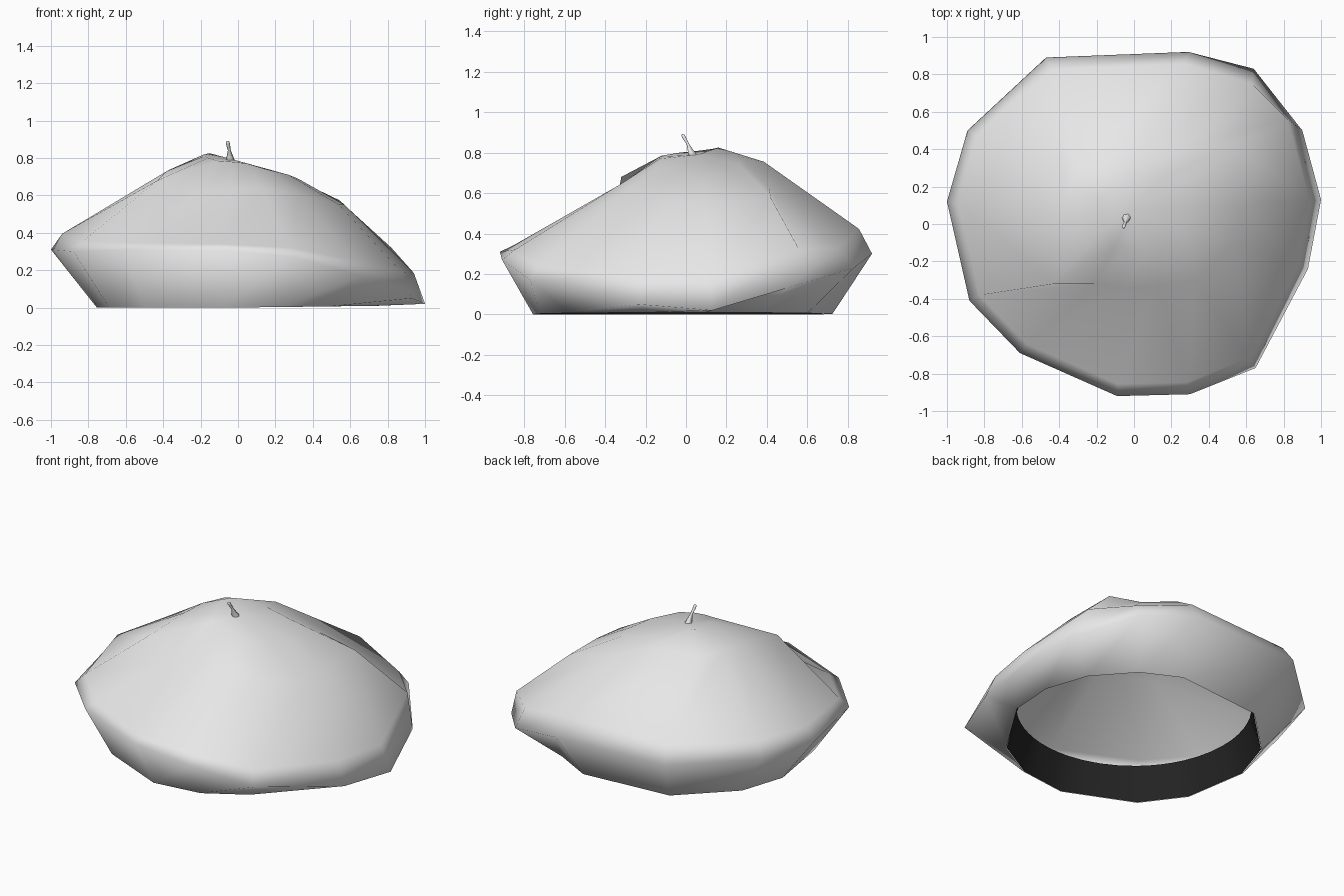
import bpy
from math import atan2, cos, sin, pi
from mathutils import Vector

cube = bpy.data.objects.get("Cube")
if cube:
    bpy.data.objects.remove(cube)


def material(name, value):
    mat = bpy.data.materials.new(name)
    mat.use_nodes = True
    colour = (value, value, value, 1)
    mat.diffuse_color = colour
    mat.node_tree.nodes["Principled BSDF"].inputs["Base Color"].default_value = colour
    return mat


def loft(name, rings, mat, tip=None):
    """Skin closed rings of equal length; an optional tip closes the last one."""
    n = len(rings[0])
    verts = [p for ring in rings for p in ring]
    faces = [(r * n + i, r * n + (i + 1) % n, (r + 1) * n + (i + 1) % n, (r + 1) * n + i)
             for r in range(len(rings) - 1) for i in range(n)]
    if tip:
        last = len(verts) - n
        verts.append(tip)
        faces += [(last + i, last + (i + 1) % n, len(verts) - 1) for i in range(n)]
    mesh = bpy.data.meshes.new(name)
    mesh.from_pydata(verts, [], faces)
    mesh.materials.append(mat)
    mesh.shade_smooth()
    obj = bpy.data.objects.new(name, mesh)
    bpy.context.collection.objects.link(obj)
    return obj


def circle(x, y, z, radius, sides):
    return [(x + radius * cos(2 * pi * i / sides), y + radius * sin(2 * pi * i / sides), z)
            for i in range(sides)]


cloth = material("pale grey cloth", 0.8)
dark = material("dark band", 0.017)

# Outer edge of the hat, drooping towards the left side
edge = [(1, .13, .02), (.9, .5, .13), (.64, .83, .23), (.29, .92, .3), (-.47, .89, .31),
        (-.89, .5, .31), (-1, .12, .31), (-.88, -.41, .3), (-.61, -.69, .31),
        (-.09, -.92, .31), (.3, -.91, .27), (.65, -.77, .17), (.93, -.24, .05)]
angles = [atan2(y, x) for x, y, z in edge]

# Opening rim and shoulder fold, flattened at the back left
rim = [(.76 * cos(a), .76 * sin(a), .01 * max(0, cos(a))) for a in angles]
shoulder = [(.94 * x, .93 * y, z + .07 + .04 * y + .04 * x + .05 * x * x) for x, y, z in edge]
shoulder[1:3] = [(.82, .56, .32), (.63, .75, .33)]

# Slumped upper crown with valleys at front and back left, and the small ridged top
upper = [(.57, .1, .55), (.54, .42, .575), (.29, .41, .63), (0, .385, .755), (-.3, .3, .735),
         (-.36, .15, .74), (-.38, 0, .73), (-.43, -.32, .68), (-.2, -.32, .62),
         (-.03, -.34, .63), (.13, -.33, .64), (.33, -.3, .61), (.54, -.1, .55)]
top = [(.32, .1, .69), (.28, .25, .7), (.18, .27, .735), (0, .26, .78), (-.15, .16, .825),
       (-.18, .14, .82), (-.18, .07, .81), (-.16, -.03, .8), (-.11, -.12, .785),
       (-.04, -.13, .78), (.05, -.13, .77), (.15, -.14, .74), (.27, -.03, .71)]
loft("hat_body", [rim, edge, shoulder, upper, top], cloth, (-.02, .06, .79))

# Inner head band, from the straight-sided rim up to a round edge
steps = 4
lower = [Vector(p).lerp(Vector(rim[(i + 1) % len(rim)]), k / steps) * .996
         + Vector((0, 0, .003)) for i, p in enumerate(rim) for k in range(steps)]
round_edge = [Vector((p.x, p.y, 0)).normalized() * .69 + Vector((0, 0, .21)) for p in lower]
loft("head_band", [lower, round_edge], dark)

# Small bent stalk on top
stalk = [(-.04, .04, .775, .028), (-.046, .01, .84, .008),
         (-.054, -.01, .875, .011), (-.055, -.015, .888, .009)]
loft("top_stalk", [circle(*s, 6) for s in stalk], cloth, (-.055, -.017, .892))
